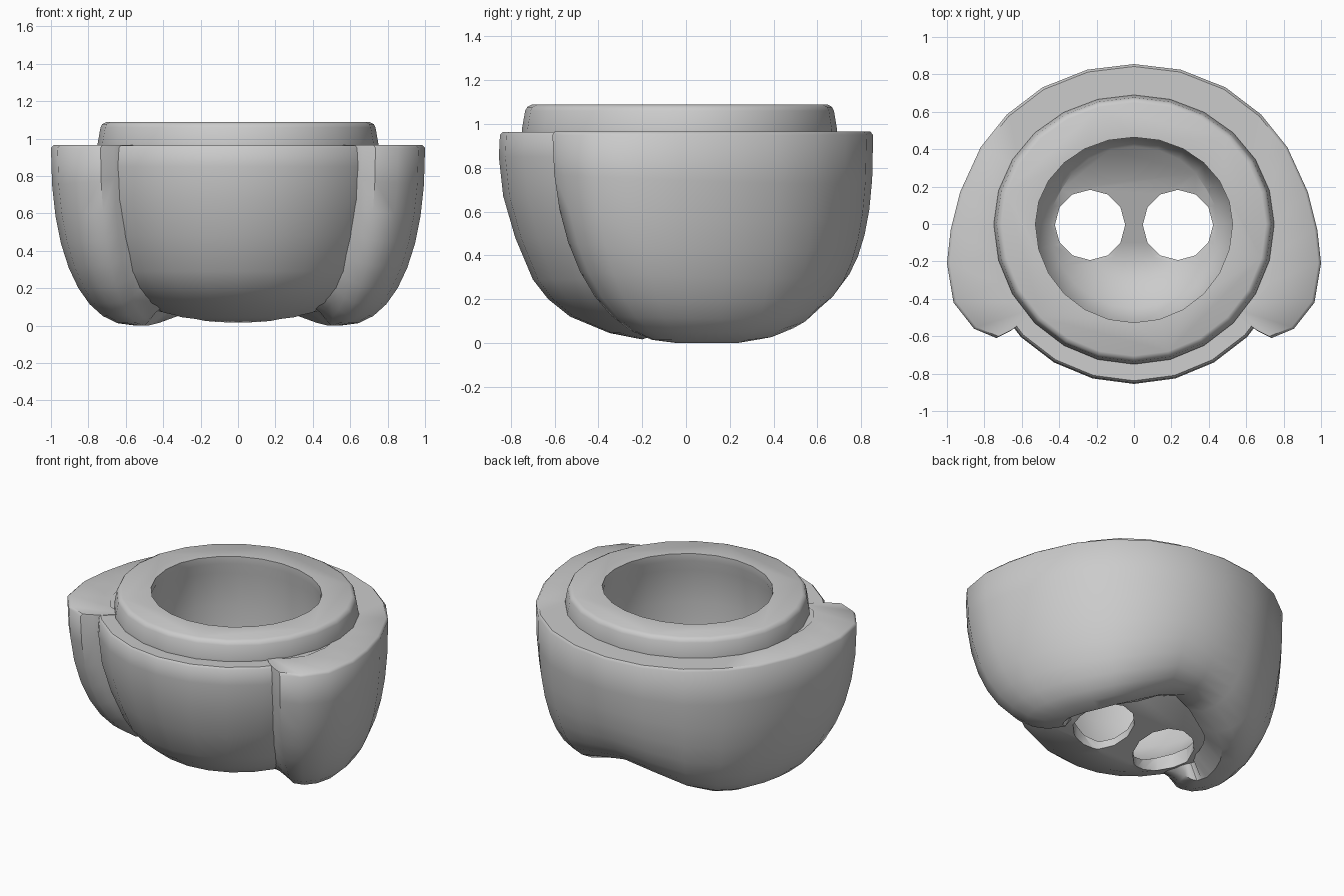
import bpy, bmesh, math
from mathutils import Vector

if "Cube" in bpy.data.objects:
    bpy.data.objects.remove(bpy.data.objects["Cube"])


def finish(name, bm):
    bmesh.ops.recalc_face_normals(bm, faces=bm.faces)
    me = bpy.data.meshes.new(name)
    bm.to_mesh(me)
    bm.free()
    ob = bpy.data.objects.new(name, me)
    bpy.context.collection.objects.link(ob)
    return ob


def revolve(name, rings, floor_offset, segs=24):
    """Closed solid from (radius, z, back squash) rings, cut by the slanted floor."""
    bm = bmesh.new()
    loops = []
    for r, z, s in rings:
        loop = []
        for i in range(segs):
            a = 2 * math.pi * i / segs
            y = r * math.sin(a)
            loop.append(bm.verts.new((r * math.cos(a), y * (s if y > 0 else 1), z)))
        loops.append(loop)
    for a, b in zip(loops, loops[1:]):
        for i in range(segs):
            j = (i + 1) % segs
            bm.faces.new((a[i], a[j], b[j], b[i]))
    bm.faces.new(loops[0])
    bm.faces.new(loops[-1])
    cut = bmesh.ops.bisect_plane(bm, geom=bm.verts[:] + bm.edges[:] + bm.faces[:],
                                 plane_co=(0, 0, 0.08 + floor_offset),
                                 plane_no=Vector((0, 0.32, -1)).normalized(), clear_outer=True)
    edges = [e for e in cut["geom_cut"] if isinstance(e, bmesh.types.BMEdge)]
    bmesh.ops.holes_fill(bm, edges=edges)
    return finish(name, bm)


# Inner bowl with its raised collar
bowl = revolve("inner_bowl", [
    (0.12, 0.0, .8), (0.35, 0.045, .8), (0.53, 0.12, .8), (0.63, 0.2, .8), (0.70, 0.29, .8),
    (0.78, 0.48, .8), (0.835, 0.67, .8), (0.855, 0.85, .8), (0.85, 0.95, .8), (0.838, 0.963, .82),
    (0.75, 0.96, .92), (0.75, 0.975, .92), (0.735, 1.06, .92), (0.725, 1.078, .92),
    (0.705, 1.088, .92)], 0)

# Cavity and the two round holes through the slanted floor
cutters = [revolve("cavity_cutter", [
    (0.1, 0.05, .8), (0.3, 0.1, .8), (0.45, 0.19, .82), (0.53, 0.32, .85), (0.56, 0.5, .86),
    (0.56, 0.75, .86), (0.55, 0.97, .87), (0.527, 1.04, .88), (0.527, 1.2, .88)], 0.05)]
for side in (-1, 1):
    bpy.ops.mesh.primitive_cylinder_add(vertices=12, radius=0.188, depth=0.8,
                                        location=(side * 0.235, -0.005, 0.1))
    cutters.append(bpy.context.object)
for c in cutters:
    c.hide_render = True
    m = bowl.modifiers.new("cut", "BOOLEAN")
    m.operation, m.object, m.solver = "DIFFERENCE", c, "EXACT"
bpy.context.view_layer.update()
dg = bpy.context.evaluated_depsgraph_get()
bowl_mesh = bpy.data.meshes.new_from_object(bowl.evaluated_get(dg))
bowl.modifiers.clear()
bowl.data = bowl_mesh
for c in cutters:
    bpy.data.objects.remove(c)

# Horseshoe outer shell: top outline point and bottom edge point per column
columns = [
    ((0, .855), (0, .48, .17)), ((.25, .825), (.16, .46, .125)), ((.49, .73), (.31, .41, .055)),
    ((.68, .585), (.42, .33, .015)), ((.82, .41), (.48, .24, 0)), ((.93, .17), (.52, .15, 0)),
    ((.98, -.03), (.54, .08, 0)), ((1, -.21), (.55, .03, 0)), ((.965, -.42), (.54, -.01, 0)),
    ((.855, -.56), (.53, -.04, 0)), ((.735, -.61), (.50, -.05, 0)),
    ((.665, -.575), (.47, -.08, .03)), ((.615, -.54), (.44, -.14, .07)),
    ((.55, -.48), (.40, -.2, .1))]
bm = bmesh.new()
grid = []
for k, ((px, py), (ex, ey, ez)) in enumerate(columns):
    n = 2.6 - 0.6 * min(k / 12, 1)
    s = .8 if k < 8 else .9
    pts = [(ex * s, ey * s, max(.1, ez + .04))]
    for i in range(10):
        a = math.pi / 2 * i / 9
        f = math.sin(a) ** (2 / n)
        g = 1 - math.cos(a) ** (2 / n)
        pts.append((ex + (px - ex) * f, ey + (py - ey) * f, ez + (.95 - ez) * g))
    pts += [(px * .985, py * .985, .965), (px * .75, py * .75, .965)]
    grid.append([bm.verts.new(p) for p in pts])
for a, b in zip(grid, grid[1:]):
    for i in range(len(a) - 1):
        bm.faces.new((a[i], a[i + 1], b[i + 1], b[i]))
shell = finish("outer_shell", bm)
mir = shell.modifiers.new("mirror", "MIRROR")
mir.use_clip = True

# Smooth shading with sharp rims
for ob in (bowl, shell):
    bpy.ops.object.select_all(action="DESELECT")
    ob.select_set(True)
    bpy.context.view_layer.objects.active = ob
    bpy.ops.object.shade_smooth_by_angle(angle=math.radians(48))
